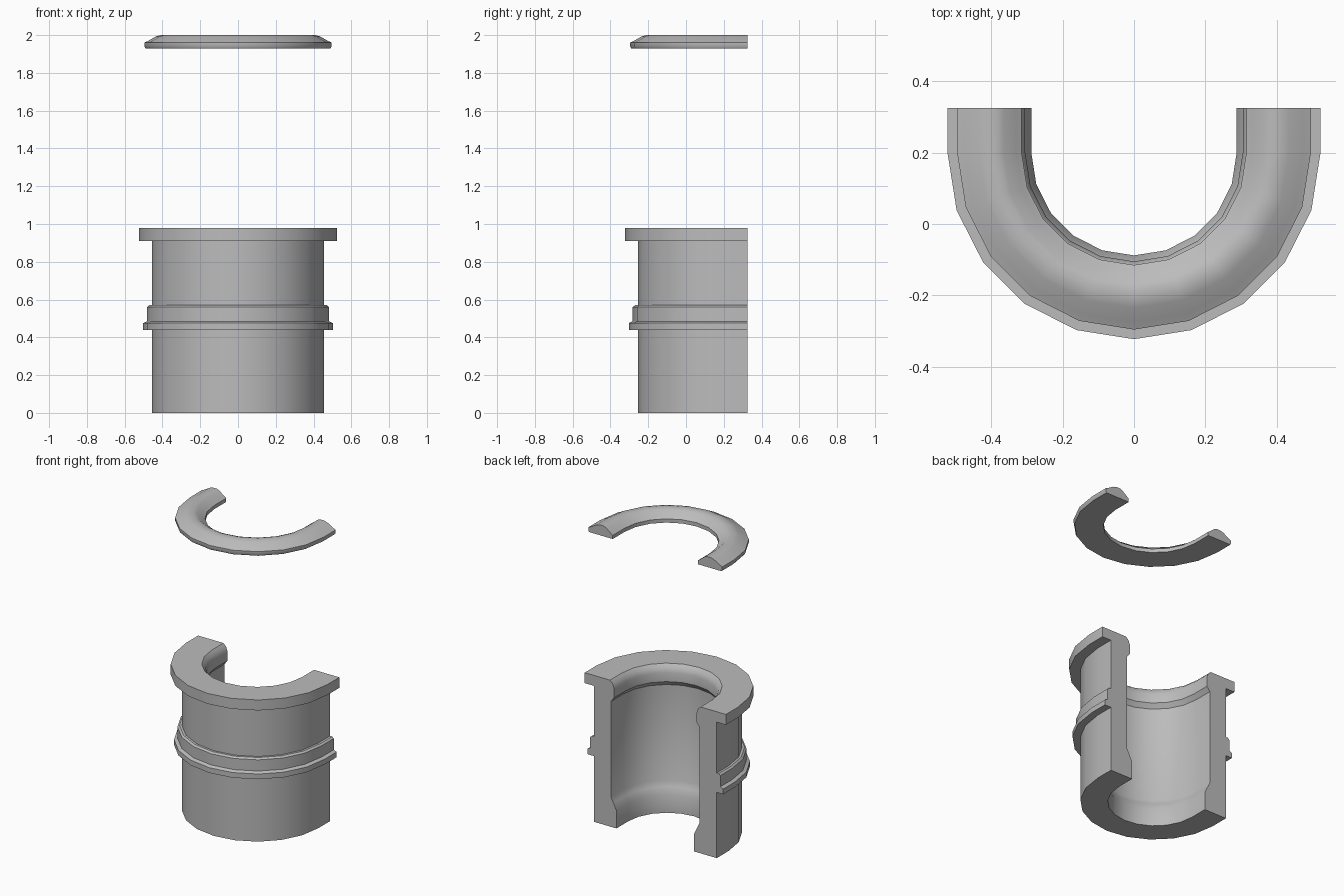
import bpy
import bmesh
from math import cos, sin, pi, radians

cube = bpy.data.objects.get("Cube")
if cube:
    bpy.data.objects.remove(cube, do_unlink=True)

CENTRE_Y, BACK_Y, STEPS = 0.2, 0.325, 10

grey = bpy.data.materials.new("plain grey")
grey.use_nodes = True
grey.diffuse_color = (0.5, 0.5, 0.5, 1)
grey.node_tree.nodes["Principled BSDF"].inputs["Base Color"].default_value = (0.5, 0.5, 0.5, 1)


def sweep(name, profile, angle=35):
    """Sweep a closed (radius, height) profile round a half circle with straight ends."""
    bm = bmesh.new()

    def section(direction, y):
        c, s = direction
        return [bm.verts.new((r * c, y - r * s, z)) for r, z in profile]

    rings = [section((-1, 0), BACK_Y)]
    for i in range(STEPS + 1):
        a = pi - pi * i / STEPS
        rings.append(section((cos(a), sin(a)), CENTRE_Y))
    rings.append(section((1, 0), BACK_Y))

    n = len(profile)
    for a, b in zip(rings, rings[1:]):
        for j in range(n):
            k = (j + 1) % n
            bm.faces.new((a[j], a[k], b[k], b[j]))
    # Flat cut ends
    bm.faces.new(rings[0])
    bm.faces.new(rings[-1][::-1])
    bmesh.ops.recalc_face_normals(bm, faces=bm.faces)

    mesh = bpy.data.meshes.new(name)
    bm.to_mesh(mesh)
    bm.free()
    mesh.materials.append(grey)
    obj = bpy.data.objects.new(name, mesh)
    bpy.context.collection.objects.link(obj)
    bpy.ops.object.select_all(action="DESELECT")
    obj.select_set(True)
    bpy.context.view_layer.objects.active = obj
    bpy.ops.object.shade_smooth_by_angle(angle=radians(angle))
    return obj


# Half-tube wall with top flange and thickened inner lips
sweep("tube_wall", [
    (0.455, 0), (0.455, 0.91), (0.523, 0.91), (0.523, 0.98),
    (0.335, 0.98), (0.315, 0.96), (0.305, 0.93), (0.305, 0.87), (0.328, 0.84),
    (0.328, 0.20), (0.31, 0.165), (0.288, 0.12), (0.288, 0),
])

# Raised band round the middle with a stepped lower lip
sweep("middle_band", [
    (0.455, 0.44), (0.503, 0.44), (0.503, 0.475), (0.482, 0.485),
    (0.482, 0.56), (0.47, 0.57), (0.455, 0.57),
])

# Separate rounded trim ring floating above the flange
sweep("top_ring", [
    (0.315, 1.93), (0.49, 1.93), (0.496, 1.94), (0.496, 1.96), (0.475, 1.97),
    (0.435, 1.993), (0.41, 2.0), (0.385, 2.0), (0.365, 1.993),
    (0.33, 1.965), (0.315, 1.955),
], 50)
